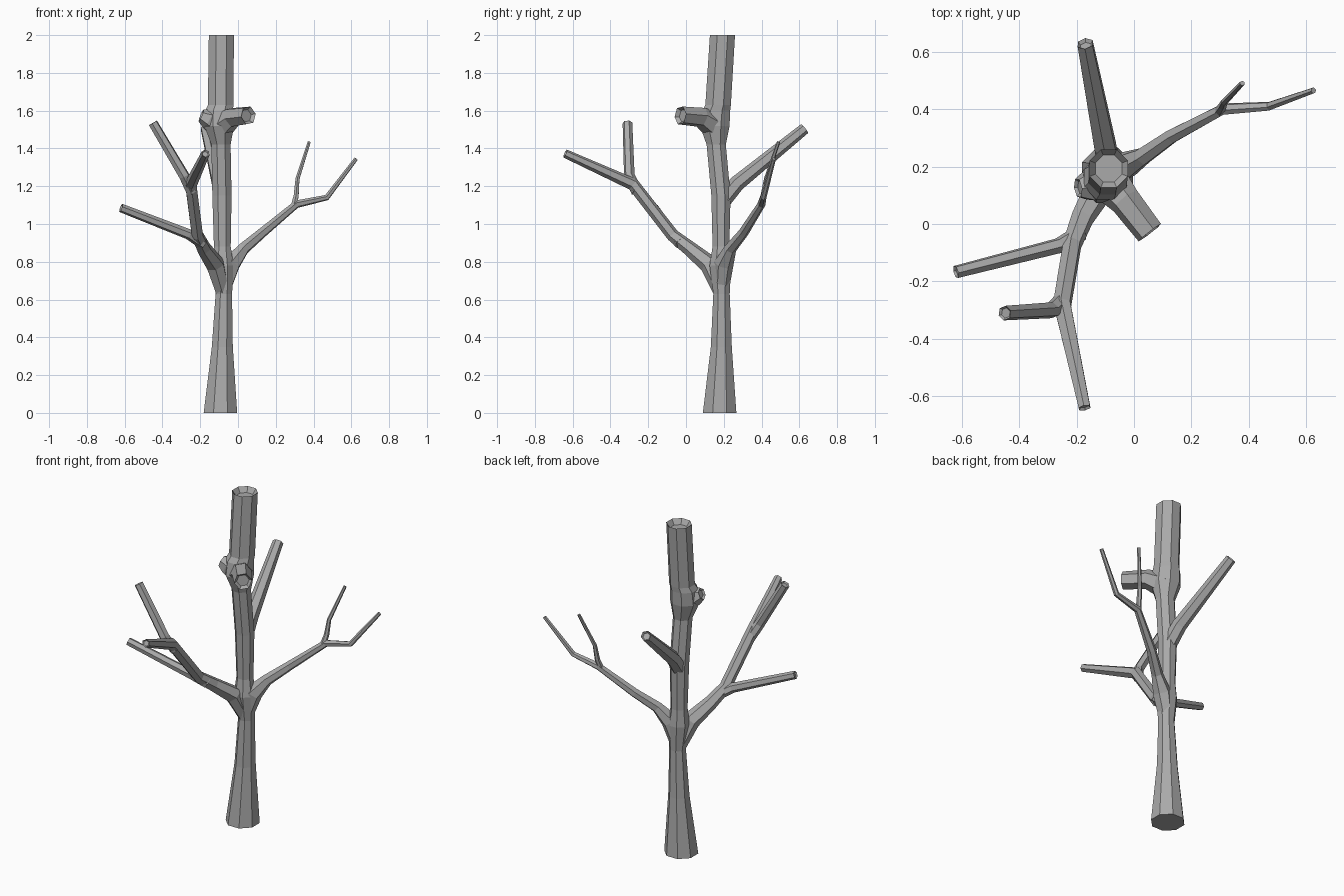
import bpy, bmesh, math
from mathutils import Vector

cube = bpy.data.objects.get("Cube")
if cube:
    bpy.data.objects.remove(cube, do_unlink=True)

bark = bpy.data.materials.new("grey bark")
bark.use_nodes = True
GREY = (0.4, 0.4, 0.4, 1)
bark.diffuse_color = GREY
bark.node_tree.nodes["Principled BSDF"].inputs["Base Color"].default_value = GREY


def limb(name, path, sides=6, upright=False, cup=0.0, turn=0.5):
    """Sweep a faceted tube along (x, y, z, radius) points; cup hollows the tip."""
    points = [Vector(p[:3]) for p in path]
    bm = bmesh.new()
    rings = []
    side = Vector((1, 0, 0))
    for i, centre in enumerate(points):
        before = points[max(i - 1, 0)]
        after = points[min(i + 1, len(points) - 1)]
        axis = Vector((0, 0, 1))
        if not upright:
            axis = (centre - before).normalized() + (after - centre).normalized()
            axis.normalize()
        # carry the ring direction along the path so the tube does not twist
        side = (side - axis * side.dot(axis)).normalized()
        other = axis.cross(side)
        ring = []
        for k in range(sides):
            a = math.tau * (k + turn) / sides
            offset = side * math.cos(a) + other * math.sin(a)
            ring.append(bm.verts.new(centre + offset * path[i][3]))
        rings.append(ring)
    for low, high in zip(rings, rings[1:]):
        for k in range(sides):
            n = (k + 1) % sides
            bm.faces.new((low[k], low[n], high[n], high[k]))
    bm.faces.new(rings[0][::-1])
    tip = bm.faces.new(rings[-1])
    bm.normal_update()
    if cup:
        bmesh.ops.inset_region(bm, faces=[tip], thickness=path[-1][3] * 0.3)
        bmesh.ops.translate(bm, verts=tip.verts, vec=axis * -cup)
    bmesh.ops.recalc_face_normals(bm, faces=bm.faces)
    mesh = bpy.data.meshes.new(name)
    bm.to_mesh(mesh)
    bm.free()
    mesh.materials.append(bark)
    obj = bpy.data.objects.new(name, mesh)
    bpy.context.collection.objects.link(obj)
    return obj


# Trunk, flared at the foot and swollen round the high knot
limb("trunk", [
    (-0.093, 0.178, 0, 0.096), (-0.083, 0.187, 0.35, 0.06),
    (-0.075, 0.188, 0.63, 0.047), (-0.08, 0.182, 0.78, 0.062),
    (-0.083, 0.185, 0.88, 0.048), (-0.085, 0.185, 1.15, 0.055),
    (-0.09, 0.16, 1.42, 0.055), (-0.1, 0.152, 1.52, 0.085),
    (-0.1, 0.16, 1.6, 0.08), (-0.092, 0.17, 1.63, 0.073),
    (-0.088, 0.193, 2, 0.072)], sides=8, upright=True, cup=0.03)

# Short broken stub and knot high on the trunk
limb("broken_stub", [
    (-0.1, 0.16, 1.51, 0.075), (-0.03, 0.08, 1.565, 0.055),
    (0.055, -0.03, 1.575, 0.05)], cup=0.02)
limb("knot", [
    (-0.1, 0.16, 1.52, 0.07), (-0.16, 0.13, 1.56, 0.055),
    (-0.195, 0.125, 1.575, 0.035)], cup=0.01)

# Front branch with two side shoots
limb("front_branch", [
    (-0.08, 0.185, 0.64, 0.04), (-0.12, 0.125, 0.785, 0.052),
    (-0.18, 0.02, 0.87, 0.04), (-0.215, -0.07, 0.94, 0.034),
    (-0.25, -0.28, 1.21, 0.034), (-0.172, -0.64, 1.373, 0.023)], cup=0.008)
limb("front_branch_low_shoot", [
    (-0.185, -0.03, 0.895, 0.03), (-0.26, -0.075, 0.945, 0.028),
    (-0.62, -0.167, 1.085, 0.023)], cup=0.008)
limb("front_branch_high_shoot", [
    (-0.245, -0.26, 1.17, 0.03), (-0.285, -0.3, 1.255, 0.029),
    (-0.45, -0.31, 1.535, 0.026)], cup=0.008)

# Side branch ending in two thin twigs
limb("side_branch", [
    (-0.08, 0.185, 0.64, 0.04), (-0.035, 0.2, 0.79, 0.052),
    (0.03, 0.235, 0.87, 0.033), (0.13, 0.305, 0.955, 0.027),
    (0.31, 0.4, 1.105, 0.021), (0.47, 0.41, 1.14, 0.016),
    (0.625, 0.465, 1.345, 0.011)])
limb("side_branch_twig", [
    (0.295, 0.39, 1.09, 0.018), (0.308, 0.41, 1.15, 0.015),
    (0.315, 0.425, 1.24, 0.012), (0.377, 0.49, 1.435, 0.009)])

# Straight back branch
limb("back_branch", [
    (-0.085, 0.175, 1.1, 0.045), (-0.1, 0.27, 1.215, 0.042),
    (-0.17, 0.628, 1.505, 0.03)], cup=0.012)
